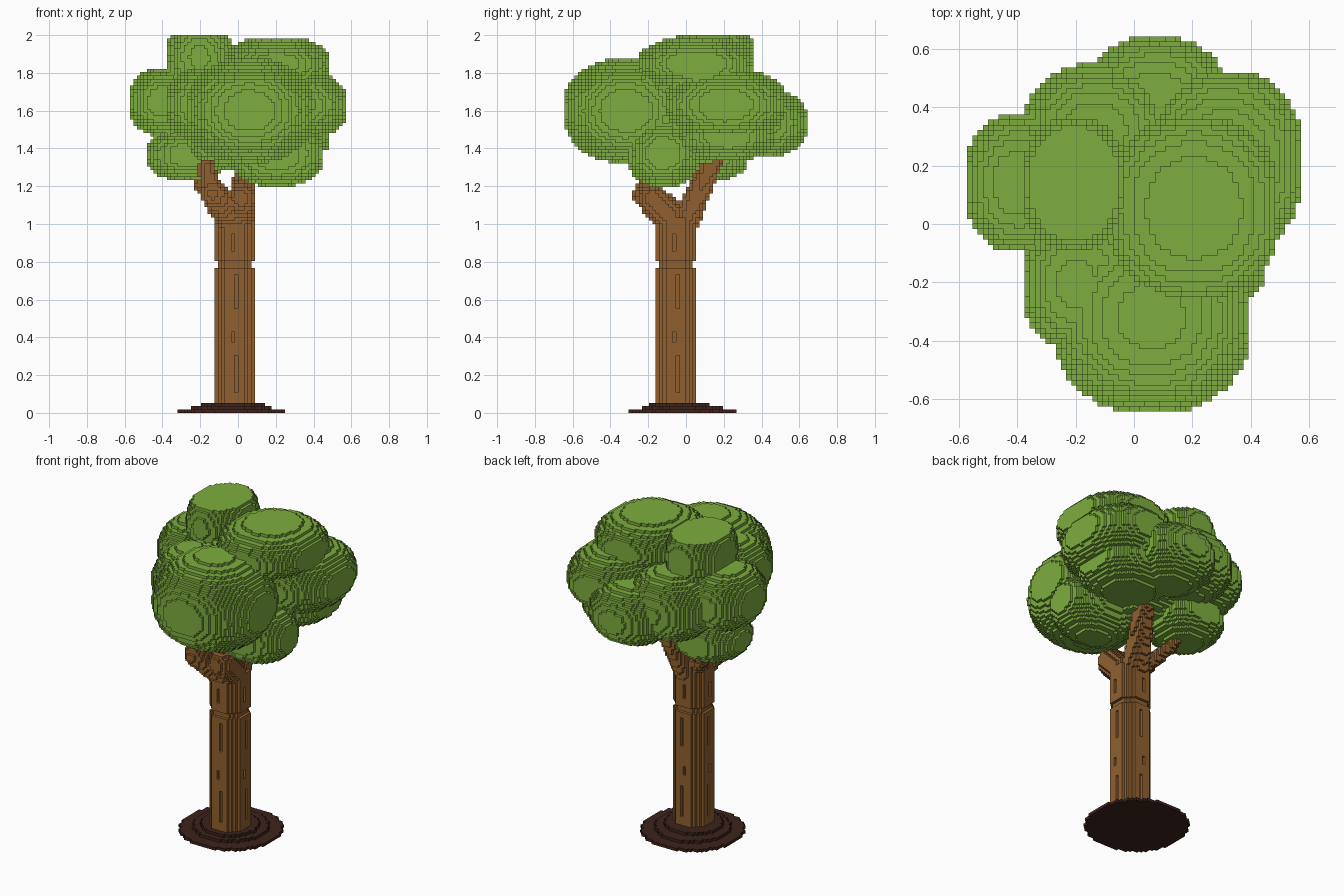
import bpy, bmesh, math
from mathutils import Vector

if "Cube" in bpy.data.objects:
    bpy.data.objects.remove(bpy.data.objects["Cube"], do_unlink=True)

V = 2 / 112  # voxel edge length


def material(name, rgb):
    m = bpy.data.materials.new(name)
    m.use_nodes = True
    m.diffuse_color = (*rgb, 1)
    m.node_tree.nodes["Principled BSDF"].inputs["Base Color"].default_value = (*rgb, 1)
    return m


leaf_green = material("leaf green", (0.207, 0.42, 0.05))
bark_brown = material("bark brown", (0.28, 0.118, 0.029))
soil_brown = material("dark soil brown", (0.048, 0.017, 0.012))


def ellipsoid(center, radii, swell=1.0, power=2.0):
    """Cells inside an ellipsoid; swell above 1 adds flat caps, power above 2 squares it off."""
    lo = [round((c - r) / V) for c, r in zip(center, radii)]
    hi = [round((c + r) / V) for c, r in zip(center, radii)]
    cells = set()
    for i in range(lo[0], hi[0]):
        for j in range(lo[1], hi[1]):
            for k in range(lo[2], hi[2]):
                if sum(abs(((n + 0.5) * V - c) / r) ** power
                       for n, c, r in zip((i, j, k), center, radii)) <= swell:
                    cells.add((i, j, k))
    return cells


def disc(cx, cy, r, k0, k1):
    """Cells of an upright cylinder between two voxel layers."""
    n = math.ceil(r / V) + 4
    return {(i, j, k) for i in range(-n, n) for j in range(-n, n)
            if math.hypot((i + 0.5) * V - cx, (j + 0.5) * V - cy) <= r
            for k in range(k0, k1)}


def limb(start, end, r0, r1, steps=14):
    """Cells swept by a tapering ball."""
    a, b = Vector(start), Vector(end)
    cells = set()
    for s in range(steps + 1):
        t = s / steps
        cells |= ellipsoid(a.lerp(b, t), [r0 + (r1 - r0) * t] * 3)
    return cells


# For each direction, the outward wound corners of a cell's face
SIDES = {
    (1, 0, 0): ((1, 0, 0), (1, 1, 0), (1, 1, 1), (1, 0, 1)),
    (-1, 0, 0): ((0, 0, 0), (0, 0, 1), (0, 1, 1), (0, 1, 0)),
    (0, 1, 0): ((0, 1, 0), (0, 1, 1), (1, 1, 1), (1, 1, 0)),
    (0, -1, 0): ((0, 0, 0), (1, 0, 0), (1, 0, 1), (0, 0, 1)),
    (0, 0, 1): ((0, 0, 1), (1, 0, 1), (1, 1, 1), (0, 1, 1)),
    (0, 0, -1): ((0, 0, 0), (0, 1, 0), (1, 1, 0), (1, 0, 0)),
}


def voxel_object(name, cells, mat):
    """Skin the outside of a set of cells with flat quads."""
    bm = bmesh.new()
    verts = {}
    for c in sorted(cells):
        for d, corners in SIDES.items():
            if (c[0] + d[0], c[1] + d[1], c[2] + d[2]) in cells:
                continue
            face = []
            for q in corners:
                key = (c[0] + q[0], c[1] + q[1], c[2] + q[2])
                if key not in verts:
                    verts[key] = bm.verts.new([n * V for n in key])
                face.append(verts[key])
            bm.faces.new(face)
    mesh = bpy.data.meshes.new(name)
    bm.to_mesh(mesh)
    bm.free()
    mesh.materials.append(mat)
    ob = bpy.data.objects.new(name, mesh)
    bpy.context.collection.objects.link(ob)


# Stepped soil mound
mound = (disc(-0.036, -0.018, 0.293, 0, 1) | disc(-0.036, -0.018, 0.215, 1, 2)
         | disc(-0.03, -0.036, 0.165, 2, 3))
voxel_object("soil_mound", mound, soil_brown)

# Trunk with a narrow ring groove
TX, TY = -0.018, -0.054
trunk = disc(TX, TY, 0.109, 3, 43) | disc(TX, TY, 0.095, 43, 45) | disc(TX, TY, 0.109, 45, 58)

# Bark slots: remove the outermost cell on each side over short heights
ci, cj = round(TX / V), round(TY / V)
slots = [(0, 6, 17), (-1, 21, 24), (0, 31, 41), (-1, 48, 53)]
for side, (off, k0, k1) in [(s, sl) for s in range(4) for sl in slots]:
    axis, sign = side % 2, 1 if side < 2 else -1
    lane = (cj if axis == 0 else ci) + off
    for k in range(k0, k1):
        row = [c for c in trunk if c[2] == k and c[1 - axis] == lane]
        if row:
            trunk.discard(max(row, key=lambda c: sign * c[axis]))
voxel_object("trunk", trunk, bark_brown)

# Branches: a broad fork forward with a twig, one back, a thin one back on the right
branches = {
    "front_right_branch": ((-0.04, -0.1, 1.05), (-0.13, -0.21, 1.16), 0.09, 0.072),
    "front_left_branch": ((0.0, -0.09, 1.05), (0.015, -0.18, 1.135), 0.088, 0.075),
    "front_twig": ((-0.14, -0.2, 1.15), (-0.165, -0.2, 1.3), 0.055, 0.045),
    "back_branch": ((-0.01, 0.0, 1.02), (0.045, 0.14, 1.33), 0.075, 0.052),
    "back_right_branch": ((-0.08, -0.01, 1.06), (-0.21, 0.11, 1.22), 0.045, 0.03),
}
for name, args in branches.items():
    voxel_object(name, limb(*args), bark_brown)

# Canopy: overlapping leaf clumps (centre, radii, swell)
clumps = [
    ((0.06, -0.318, 1.60), (0.338, 0.327, 0.27), 1.06),   # large front
    ((-0.2, -0.205, 1.63), (0.18, 0.22, 0.185), 1.08),    # front right
    ((-0.205, 0.14, 1.88), (0.178, 0.225, 0.20), 1.03),   # top right
    ((0.205, 0.055, 1.845), (0.285, 0.30, 0.14), 1.12),   # top left
    ((-0.4, 0.14, 1.645), (0.18, 0.235, 0.18), 1.04),     # right
    ((-0.27, 0.12, 1.365), (0.21, 0.21, 0.135), 1.08),    # low right
    ((0.205, -0.12, 1.375), (0.25, 0.19, 0.178), 1.05),   # low left
    ((0.075, 0.41, 1.535), (0.25, 0.233, 0.185), 1.02),   # back
    ((0.31, 0.21, 1.63), (0.268, 0.315, 0.185), 1.06),    # left
    ((0.225, 0.22, 1.465), (0.265, 0.25, 0.13), 1.08),    # low back left
    ((-0.13, 0.32, 1.60), (0.25, 0.225, 0.205), 1.04),    # back right
    ((-0.02, -0.02, 1.44), (0.26, 0.2, 0.15), 1.0),       # low core
    ((0.02, 0.03, 1.58), (0.32, 0.32, 0.27), 1.0),        # core
]
canopy = set()
for clump in clumps:
    canopy |= ellipsoid(*clump, power=2.2)
canopy = {c for c in canopy if c[2] < 112}  # flat crown
voxel_object("canopy", canopy, leaf_green)
